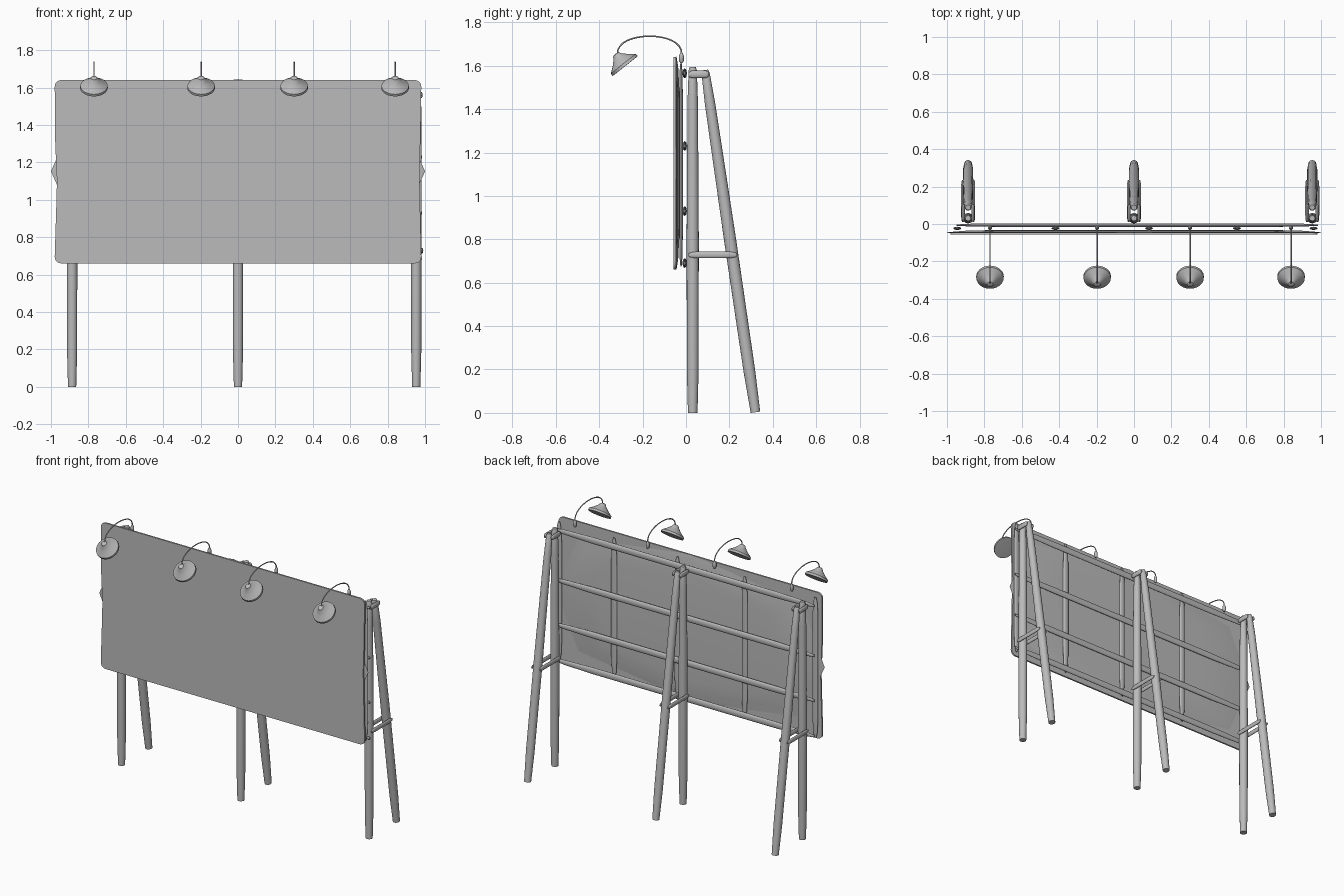
import bpy, bmesh, math
from mathutils import Vector

cube = bpy.data.objects.get("Cube")
if cube:
    bpy.data.objects.remove(cube, do_unlink=True)

grey = bpy.data.materials.new("plain grey")
grey.use_nodes = True
COLOUR = (0.5, 0.5, 0.5, 1)
grey.diffuse_color = COLOUR
grey.node_tree.nodes["Principled BSDF"].inputs["Base Color"].default_value = COLOUR


def finish(bm, name, angle=40):
    bmesh.ops.recalc_face_normals(bm, faces=bm.faces)
    mesh = bpy.data.meshes.new(name)
    bm.to_mesh(mesh)
    bm.free()
    mesh.materials.append(grey)
    obj = bpy.data.objects.new(name, mesh)
    bpy.context.collection.objects.link(obj)
    bpy.ops.object.select_all(action='DESELECT')
    obj.select_set(True)
    bpy.context.view_layer.objects.active = obj
    bpy.ops.object.shade_smooth_by_angle(angle=math.radians(angle))
    return obj


def loft(name, rings, angle=40):
    """Skin a closed solid over rings of equal point count."""
    bm = bmesh.new()
    loops = [[bm.verts.new(p) for p in ring] for ring in rings]
    n = len(loops[0])
    for a, b in zip(loops, loops[1:]):
        for i in range(n):
            j = (i + 1) % n
            bm.faces.new((a[i], a[j], b[j], b[i]))
    bm.faces.new(loops[0])
    bm.faces.new(loops[-1])
    return finish(bm, name, angle)


def rod(name, start, end, profile, flat=1.0, sides=16):
    """Turned bar; flat squashes its thickness across the side axis."""
    start, end = Vector(start), Vector(end)
    axis = (end - start).normalized()
    ref = Vector((0, 1, 0)) if abs(axis.x) > 0.9 else Vector((1, 0, 0))
    if abs(axis.z) > 0.9 and flat != 1.0:
        ref = Vector((0, 1, 0))
    u = (ref - axis * ref.dot(axis)).normalized()
    v = axis.cross(u)
    angles = [2 * math.pi * i / sides for i in range(sides)]
    return loft(name, [[start.lerp(end, t) + u * (r * flat * math.cos(a)) + v * (r * math.sin(a))
                        for a in angles] for t, r in profile])


def spindle(r):
    return [(0, r * 0.35), (0.04, r * 0.75), (0.15, r), (0.85, r), (0.96, r * 0.75), (1, r * 0.35)]


# Front board with rounded corners and slightly worn side edges
outline = []
for cx, cz, turn in ((0.945, 1.605, 0), (-0.945, 1.605, 1), (-0.945, 0.695, 2), (0.945, 0.695, 3)):
    for k in range(6):
        a = math.pi / 2 * (turn + k / 5)
        outline.append((cx + 0.035 * math.cos(a), cz + 0.035 * math.sin(a)))
    if turn == 1:
        outline += [(-0.977, 1.3), (-0.968, 1.1), (-0.972, 0.95)]
    if turn == 3:
        outline += [(0.974, 0.95), (0.97, 1.15), (0.976, 1.35)]
loft("front_board", [[(x, y, z) for x, z in outline] for y in (-0.057, -0.046)])

# Eight-sided backing sheet, bulging gently towards the frame
corners = [(1.0, 0), (0.83, 0.38), (0, 0.493), (-0.83, 0.38),
           (-1.0, 0), (-0.83, -0.38), (0, -0.493), (0.83, -0.38)]
loft("backing_sheet", [[(x * s, y, 1.152 + z * s) for x, z in corners]
                       for s, y in ((0.99, -0.047), (1, -0.044), (0.9, -0.036), (0.7, -0.031))], 60)

# Upright battens and long rails
for x in (-0.945, -0.42, 0.08, 0.55, 0.96):
    rod("upright_batten", (x, -0.023, 0.675), (x, -0.023, 1.615), spindle(0.021), 0.4)
for z in (0.69, 0.93, 1.23, 1.565):
    rod("long_rail", (-0.95, -0.006, z), (0.985, -0.006, z), spindle(0.022), 0.45)

# Three trestles: post, raking leg and paired ties
POST = [(0, 0.022), (0.12, 0.027), (0.5, 0.028), (0.9, 0.024), (0.99, 0.019), (1, 0.014)]
for x in (-0.887, 0, 0.953):
    rod("front_post", (x, 0.031, 0), (x, 0.031, 1.595), POST)
    rod("rear_leg", (x, 0.32, 0.003), (x, 0.088, 1.58), POST)
    for side in (-1, 1):
        rod("lower_tie", (x + side * 0.03, 0.012, 0.728), (x + side * 0.03, 0.235, 0.728),
            spindle(0.015), 0.5)
        rod("upper_tie", (x + side * 0.026, 0.012, 1.56), (x + side * 0.026, 0.105, 1.56),
            spindle(0.017), 0.5)

# Lamps: socket, curved arm and conical shade
rim = Vector((0, -0.28, 1.598))
lean = Vector((0, -0.62, 0.78)).normalized()
SHADE = [(0, 0.06), (0.01, 0.074), (0.2, 0.073), (0.5, 0.045), (0.8, 0.023), (0.96, 0.017), (1, 0.01)]
for x in (-0.77, -0.197, 0.3, 0.84):
    at = Vector((x, 0, 0))
    rod("lamp_socket", (x, -0.021, 1.612), (x, -0.021, 1.662),
        [(0, 0.005), (0.2, 0.011), (0.7, 0.011), (1, 0.004)])
    rod("lamp_shade", at + rim, at + rim + lean * 0.072, SHADE, sides=24)
    curve = bpy.data.curves.new("lamp_arm", 'CURVE')
    curve.dimensions = '3D'
    curve.bevel_depth = 0.0035
    curve.bevel_resolution = 2
    curve.use_fill_caps = True
    spline = curve.splines.new('POLY')
    spline.points.add(16)
    for k, p in enumerate(spline.points):
        a = math.pi * k / 16
        p.co = (x, -0.168 + 0.148 * math.cos(a), 1.65 + 0.086 * math.sin(a) ** 0.8, 1)
    curve.materials.append(grey)
    bpy.context.collection.objects.link(bpy.data.objects.new("lamp_arm", curve))
